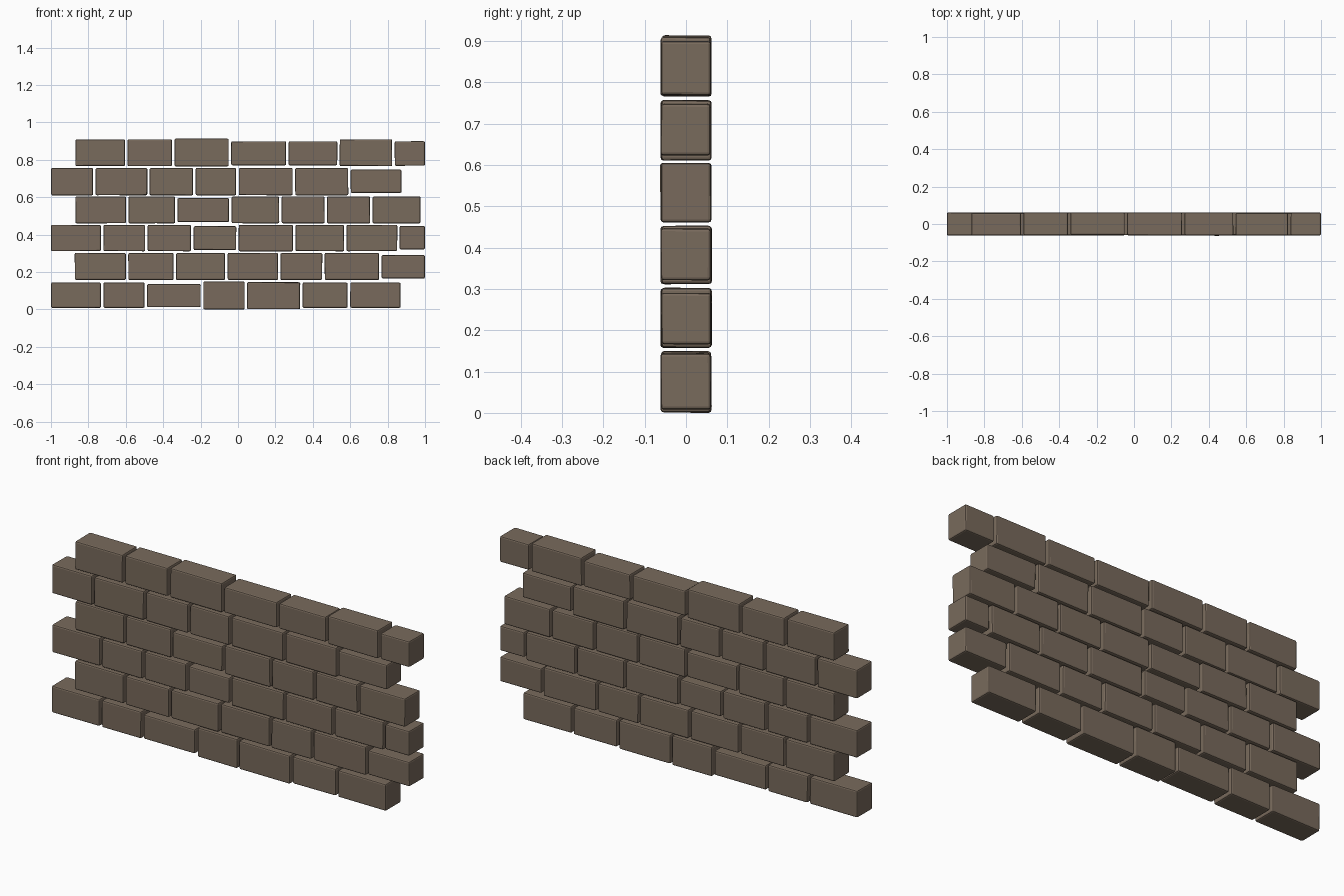
import bpy
import random
from mathutils import Vector

if "Cube" in bpy.data.objects:
    bpy.data.objects.remove(bpy.data.objects["Cube"])

random.seed(4)
GAP = 0.012

stone = bpy.data.materials.new("brown stone")
stone.diffuse_color = (0.19, 0.145, 0.107, 1)
stone.use_nodes = True
stone.node_tree.nodes["Principled BSDF"].inputs["Base Color"].default_value = stone.diffuse_color

# Each course: bottom, top, left edge of every brick plus the end of the row
courses = [
    (0.008, 0.145, [-1, -.72, -.487, -.187, .048, .345, .599, .882]),
    (0.157, 0.303, [-.873, -.587, -.332, -.056, .227, .463, .767, 1.012]),
    (0.311, 0.453, [-1, -.72, -.484, -.238, .003, .307, .58, .864, 1.012]),
    (0.460, 0.605, [-.87, -.586, -.324, -.035, .233, .476, .719, .988]),
    (0.610, 0.757, [-1, -.762, -.473, -.227, .003, .305, .602, .887]),
    (0.766, 0.910, [-.87, -.591, -.34, -.037, .27, .543, .837, 1.012]),
]

# Bricks whose height differs from their course: (course, brick) -> bottom, top
odd_heights = {
    (0, 2): (.012, .136), (0, 3): (0, .15), (0, 4): (.001, .146),
    (1, 6): (.165, .291),
    (2, 3): (.317, .446), (2, 7): (.32, .447),
    (3, 2): (.467, .596),
    (4, 6): (.622, .749),
    (5, 2): (.765, .914), (5, 3): (.77, .9), (5, 4): (.77, .9), (5, 6): (.768, .9),
}


def brick(name, x0, x1, z0, z1):
    """Rough block with softened edges and slightly uneven corners."""
    bpy.ops.mesh.primitive_cube_add(size=1)
    ob = bpy.context.object
    ob.name = name
    y_shift = random.uniform(-.002, .002)
    for v in ob.data.vertices:
        c = v.co.copy()
        inset = Vector([random.uniform(0, .003) for _ in range(3)])
        v.co = ((x0 + x1) / 2 + c.x * (x1 - x0 - inset.x),
                y_shift + c.y * (0.122 - inset.y),
                (z0 + z1) / 2 + c.z * (z1 - z0 - inset.z))
    ob.data.materials.append(stone)
    bevel = ob.modifiers.new("soft edges", 'BEVEL')
    bevel.width = 0.007
    bevel.segments = 2
    bevel.limit_method = 'NONE'


# Lay the courses
for r, (low, high, edges) in enumerate(courses):
    for i in range(len(edges) - 1):
        z0, z1 = odd_heights.get((r, i), (low, high))
        brick(f"brick_course_{r + 1}_{i + 1}", edges[i], edges[i + 1] - GAP, z0, z1)
